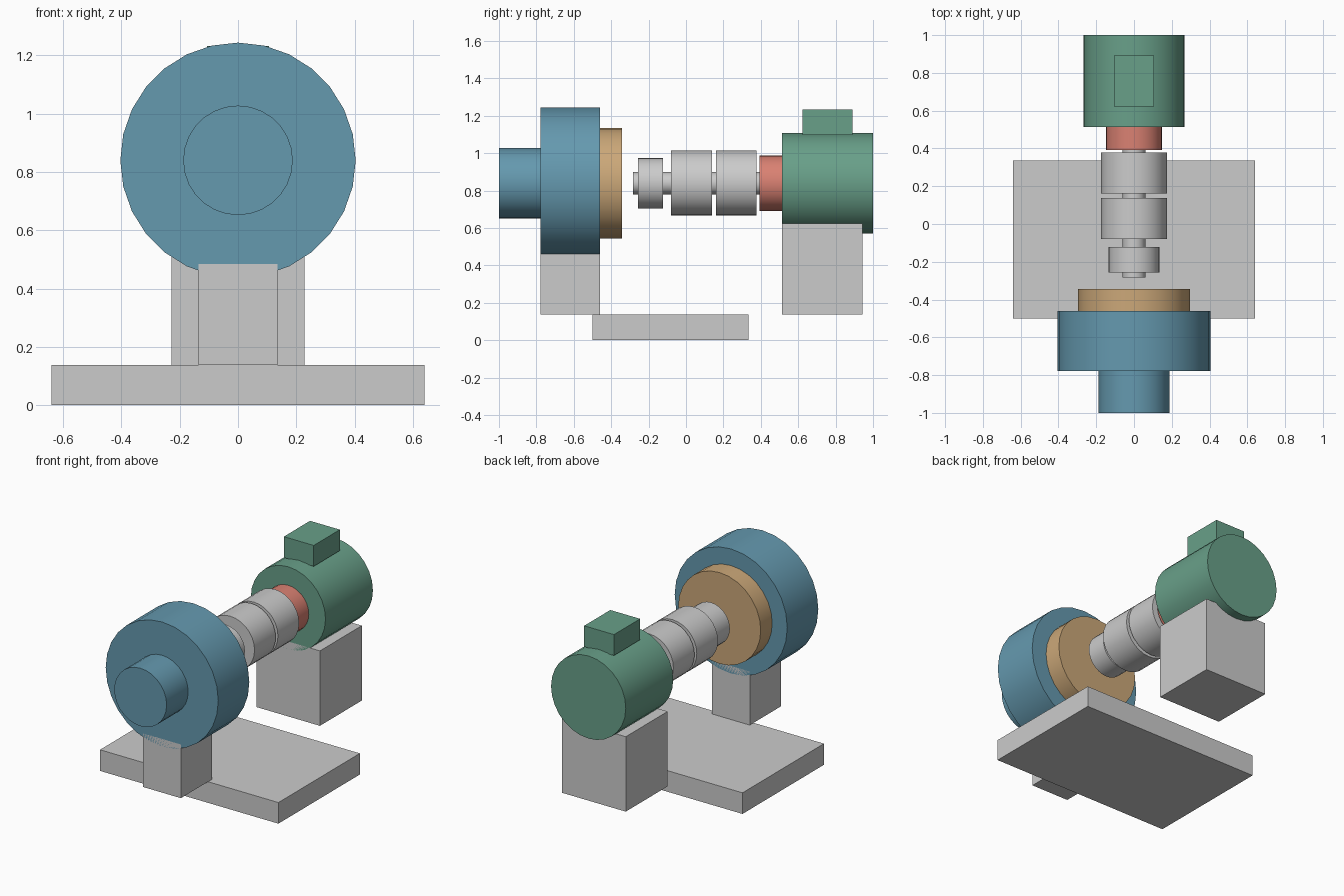
import bpy
from math import radians

if "Cube" in bpy.data.objects:
    bpy.data.objects.remove(bpy.data.objects["Cube"])

AXIS_Z = 0.84   # height of the shared shaft line
SIDES = 28


def material(name, rgb):
    m = bpy.data.materials.new(name)
    m.diffuse_color = (*rgb, 1)
    m.use_nodes = True
    m.node_tree.nodes["Principled BSDF"].inputs["Base Color"].default_value = m.diffuse_color
    return m


BLUE = material("pump_blue", (0.13, 0.32, 0.43))
TAN = material("plate_tan", (0.60, 0.39, 0.19))
GREEN = material("motor_green", (0.14, 0.35, 0.25))
CORAL = material("adapter_coral", (0.70, 0.22, 0.17))
STEEL = material("shaft_steel", (0.72, 0.72, 0.73))


def finish(name, mat):
    ob = bpy.context.object
    ob.name = ob.data.name = name
    if mat:
        ob.data.materials.append(mat)


def drum(name, y0, y1, radius, mat=None):
    """Closed cylinder along y on the shaft line."""
    bpy.ops.mesh.primitive_cylinder_add(
        vertices=SIDES, radius=radius, depth=y1 - y0,
        location=(0, (y0 + y1) / 2, AXIS_Z), rotation=(radians(90), 0, 0))
    bpy.ops.object.transform_apply(location=False, rotation=True, scale=False)
    bpy.ops.object.shade_smooth_by_angle(angle=radians(30))
    finish(name, mat)


def block(name, half_x, y0, y1, z0, z1, mat=None):
    """Box centred on x = 0."""
    bpy.ops.mesh.primitive_cube_add(size=1, location=(0, (y0 + y1) / 2, (z0 + z1) / 2))
    bpy.context.object.scale = (2 * half_x, y1 - y0, z1 - z0)
    bpy.ops.object.transform_apply(location=False, rotation=False, scale=True)
    finish(name, mat)


# Base plate and pedestals
block("base_plate", 0.64, -0.5, 0.335, 0, 0.137)
block("pump_pedestal", 0.135, -0.779, -0.461, 0.137, 0.485)
block("motor_pedestal", 0.228, 0.514, 0.943, 0.137, 0.623)

# Pump end
drum("suction_nozzle", -1.0, -0.779, 0.188, BLUE)
drum("pump_casing", -0.779, -0.461, 0.404, BLUE)
drum("casing_cover", -0.461, -0.343, 0.296, TAN)

# Shaft line
drum("shaft", -0.283, 0.395, 0.06, STEEL)
drum("seal_collar", -0.257, -0.122, 0.135, STEEL)
for side, y in (("pump", -0.079), ("motor", 0.161)):
    drum(f"{side}_coupling_half", y, y + 0.217, 0.174)
drum("motor_adapter", 0.393, 0.514, 0.148, CORAL)

# Motor end
drum("motor_body", 0.514, 1.0, 0.268, GREEN)
block("terminal_box", 0.107, 0.623, 0.891, 1.097, 1.233, GREEN)
